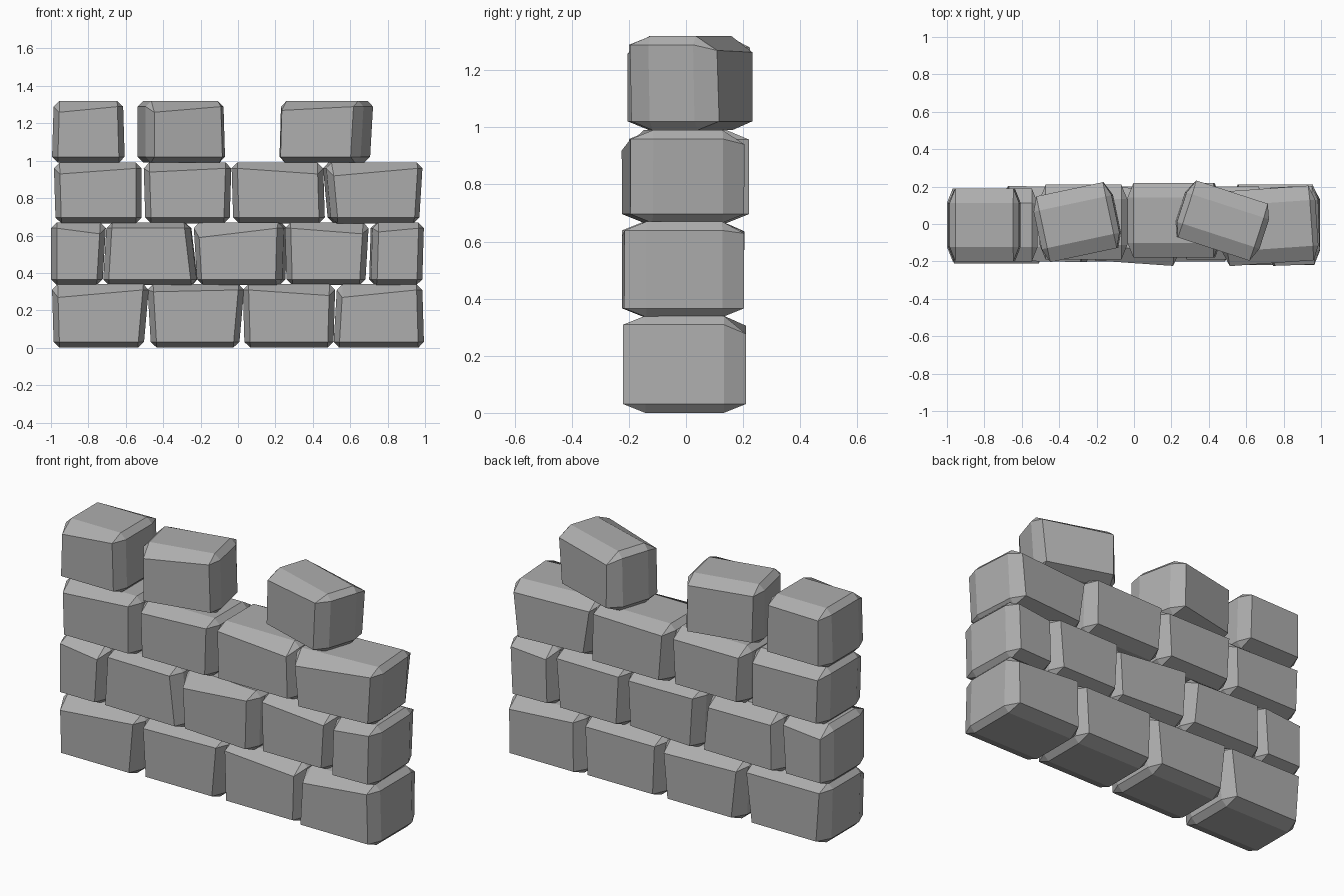
import bpy
import bmesh
import random
from math import radians
from mathutils import Matrix, Vector

default_cube = bpy.data.objects.get("Cube")
if default_cube:
    bpy.data.objects.remove(default_cube, do_unlink=True)

random.seed(4)

stone_material = bpy.data.materials.new("stone grey")
stone_material.use_nodes = True
stone_colour = (0.42, 0.42, 0.42, 1)
stone_material.diffuse_color = stone_colour
stone_material.node_tree.nodes["Principled BSDF"].inputs["Base Color"].default_value = stone_colour

CHAMFER = 0.031
DEPTH_STRETCH = 2.5  # chamfers run deeper along y than across the face


def make_stone(name, bottom, top, left, right, front, back, yaw,
               lean_left, lean_right, drop_left, drop_right):
    """Chamfered block with leaning ends and an uneven front face."""
    size = Vector((right - left, back - front, top - bottom))
    centre = Vector((left + right, front + back, bottom + top)) / 2
    half_width, half_depth, half_height = size / 2

    bm = bmesh.new()
    bmesh.ops.create_cube(bm, size=1)
    bmesh.ops.scale(bm, verts=bm.verts,
                    vec=(size.x, size.y / DEPTH_STRETCH, size.z))
    bmesh.ops.bevel(bm, geom=bm.edges[:], offset=CHAMFER, segments=1,
                    profile=0.5, affect='EDGES')
    bmesh.ops.scale(bm, verts=bm.verts, vec=(1, DEPTH_STRETCH, 1))

    for vert in bm.verts:
        # Upper corners of the front and back faces sit unevenly
        is_outer = abs(vert.co.y) > half_depth - 0.001
        if is_outer and vert.co.z > 0:
            if vert.co.y < 0:
                vert.co.z -= drop_left if vert.co.x < 0 else drop_right
            else:
                vert.co.z -= random.uniform(0, 0.035)
        elif is_outer and vert.co.y > 0:
            vert.co.x *= random.uniform(0.93, 1)
        # Lean each end
        lean = lean_left if vert.co.x < 0 else lean_right
        vert.co.x += lean * vert.co.z / size.z

    bmesh.ops.recalc_face_normals(bm, faces=bm.faces)
    bm.transform(Matrix.Translation(centre) @ Matrix.Rotation(radians(yaw), 4, 'Z'))
    mesh = bpy.data.meshes.new(name)
    bm.to_mesh(mesh)
    bm.free()
    mesh.materials.append(stone_material)
    stone = bpy.data.objects.new(name, mesh)
    bpy.context.collection.objects.link(stone)


# Each stone: left, right, front, back, yaw, lean left, lean right, drop left, drop right
bottom_course = [
    (-.99, -.49, -.21, .19, 0, -.01, .03, .04, 0),
    (-.475, .02, -.2, .2, 0, -.02, .03, .01, 0),
    (.03, .515, -.2, .2, 0, -.01, .01, 0, .03),
    (.52, .99, -.22, .21, 0, .02, -.01, .04, 0),
]
second_course = [
    (-1, -.715, -.2, .19, 0, 0, .02, 0, .03),
    (-.71, -.235, -.2, .2, -1, .02, -.04, 0, 0),
    (-.22, .25, -.21, .19, -4, -.02, .01, .05, 0),
    (.255, .69, -.19, .2, 0, -.01, .02, 0, .03),
    (.71, .985, -.22, .2, 2, .01, .01, .02, 0),
]
third_course = [
    (-.98, -.515, -.2, .19, 0, -.01, 0, .03, 0),
    (-.5, -.04, -.19, .21, 0, -.01, .01, .02, 0),
    (-.03, .46, -.18, .22, 0, -.01, -.01, 0, .03),
    (.475, .97, -.21, .19, 4, -.03, .02, .04, 0),
]
top_course = [
    (-.99, -.61, -.2, .19, 0, .01, -.01, .03, 0),
    (-.52, -.09, -.17, .19, 12, 0, -.01, .03, 0),
    (.24, .7, -.14, .18, -18, .01, .02, .02, 0),
]

courses = [
    ("bottom", 0, .34, bottom_course),
    ("second", .335, .67, second_course),
    ("third", .665, .99, third_course),
    ("top", .99, 1.32, top_course),
]
for course_name, bottom, top, stones in courses:
    for number, stone in enumerate(stones, 1):
        make_stone(f"{course_name}_course_stone_{number}", bottom, top, *stone)
